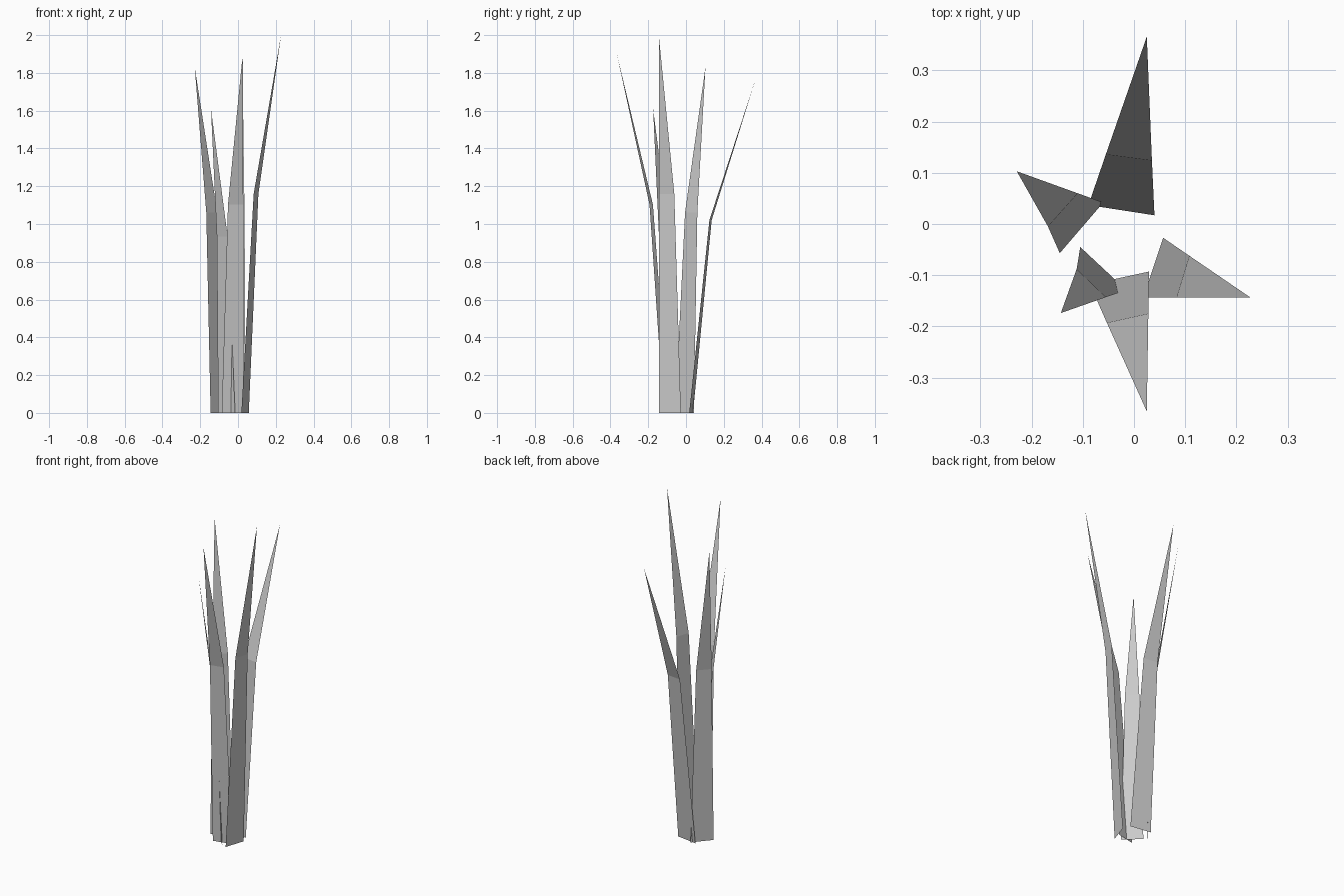
import bpy
import bmesh

if "Cube" in bpy.data.objects:
    bpy.data.objects.remove(bpy.data.objects["Cube"])

MID = 0.58  # height of the bend as a share of the blade height


def grass_blade(name, height, base, bend, tip):
    """Flat blade: a leaning strip up to the bend, then a triangle to the tip."""
    bm = bmesh.new()
    low = [bm.verts.new((x, y, 0)) for x, y in base]
    mid = [bm.verts.new((x, y, height * MID)) for x, y in bend]
    top = bm.verts.new((*tip, height))
    bm.faces.new((low[0], low[1], mid[1], mid[0]))
    bm.faces.new((mid[0], mid[1], top))
    mesh = bpy.data.meshes.new(name)
    bm.to_mesh(mesh)
    bm.free()
    bpy.context.collection.objects.link(bpy.data.objects.new(name, mesh))


# Each blade: height, base edge, bend edge, tip (all plan positions);
# edges run left to right as seen from outside the tuft
grass_blade("back_blade", 1.76,
            [(0.040, 0.017), (-0.089, 0.037)],
            [(0.035, 0.124), (-0.055, 0.136)], (0.025, 0.366))
grass_blade("left_blade", 1.83,
            [(-0.060, 0.042), (-0.145, -0.057)],
            [(-0.110, 0.060), (-0.168, -0.005)], (-0.229, 0.103))
grass_blade("right_blade", 2.0,
            [(0.018, -0.144), (0.057, -0.027)],
            [(0.083, -0.144), (0.108, -0.062)], (0.228, -0.144))
grass_blade("front_blade", 1.90,
            [(-0.086, -0.118), (0.029, -0.093)],
            [(-0.053, -0.193), (0.028, -0.175)], (0.025, -0.366))
grass_blade("short_blade", 1.61,
            [(-0.105, -0.045), (-0.015, -0.129)],
            [(-0.112, -0.088), (-0.055, -0.143)], (-0.143, -0.174))
